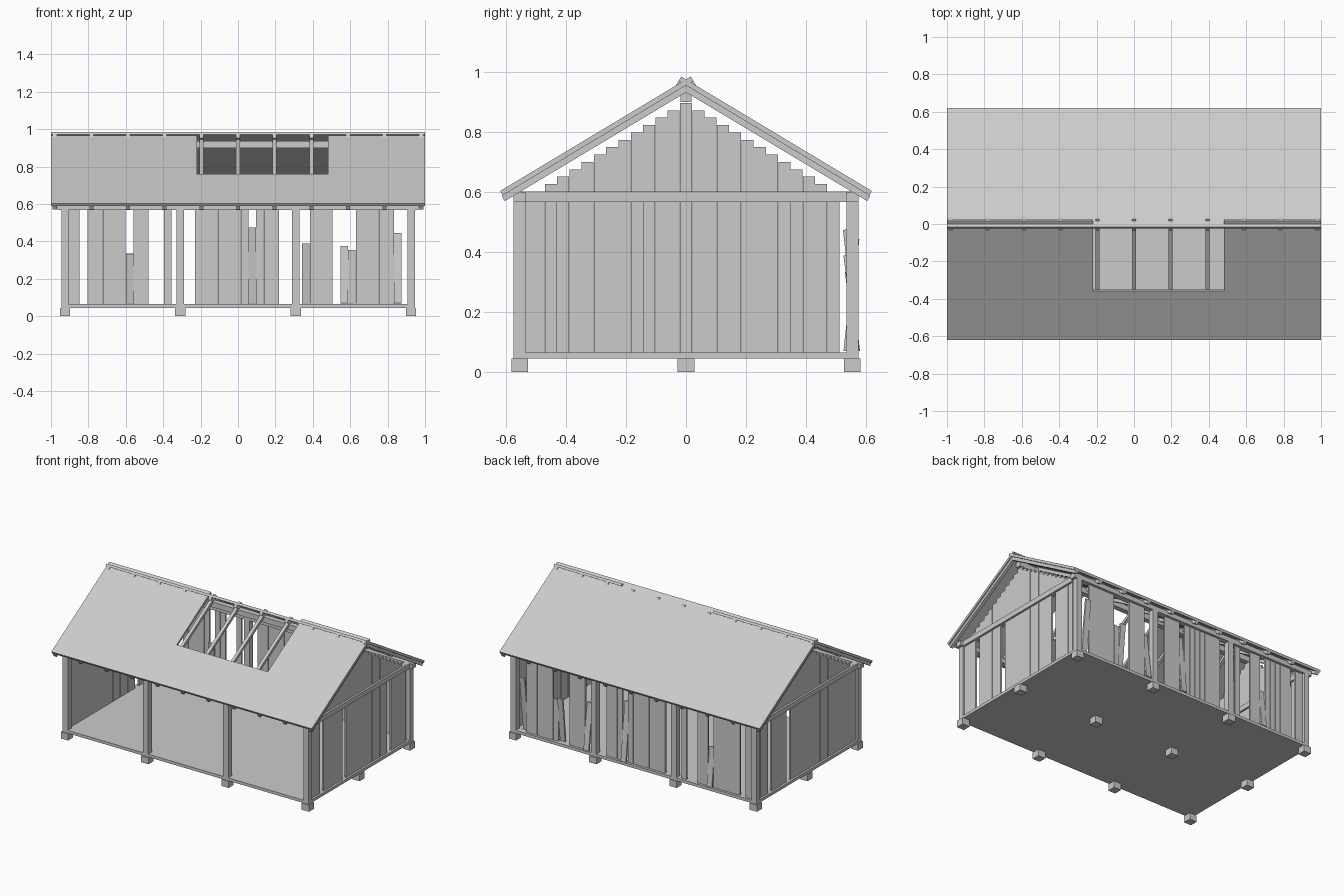
import bpy, bmesh, math
from mathutils import Matrix, Vector

if "Cube" in bpy.data.objects:
    bpy.data.objects.remove(bpy.data.objects["Cube"])


def finish(name, bm):
    bmesh.ops.recalc_face_normals(bm, faces=bm.faces[:])
    me = bpy.data.meshes.new(name)
    bm.to_mesh(me)
    bm.free()
    ob = bpy.data.objects.new(name, me)
    bpy.context.collection.objects.link(ob)
    return ob


def add_box(bm, x0, x1, y0, y1, z0, z1, tilt=0.0):
    """Axis-aligned box, optionally leaned about its own x axis."""
    c = Vector(((x0 + x1) / 2, (y0 + y1) / 2, (z0 + z1) / 2))
    m = (Matrix.Translation(c) @ Matrix.Rotation(tilt, 4, 'X')
         @ Matrix.Diagonal((x1 - x0, y1 - y0, z1 - z0, 1)))
    bmesh.ops.create_cube(bm, size=1, matrix=m)


def boxes(name, items):
    bm = bmesh.new()
    for it in items:
        add_box(bm, *it)
    return finish(name, bm)


POST_X = (-0.925, -0.308, 0.308, 0.925)
PITCH = 0.041

# Footings and floor
boxes("footings", [(x - .028, x + .028, y - .028, y + .028, 0, .045)
                   for x in POST_X for y in (-.555, 0, .555)])
boxes("floor", [(-.945, .945, -.575, .575, .045, .065)])

# Posts along front and back
boxes("posts", [(x - .02, x + .02, y - .02, y + .02, .065, .567)
                for x in POST_X for y in (-.555, .555)])

# Top plates and ridge beam
boxes("long_plates", [(-.965, .965, y - .02, y + .02, .567, .6) for y in (-.555, .555)])
boxes("end_plates", [(x - .02, x + .02, -.575, .575, .566, .601) for x in (-.925, .925)])
boxes("ridge_beam", [(-.945, .945, -.018, .018, .9, .937)])

# End walls: lower planks with a few missing, gable planks stepped under the roof
for name, x, missing in (("right", .925, (-10, -4, 8)), ("left", -.925, (10, 5))):
    boxes(name + "_wall_planks",
          [(x - .006, x + .006, (k - .49) * PITCH, (k + .49) * PITCH, .065, .567)
           for k in range(-13, 13) if k not in missing])
    boxes(name + "_gable_planks",
          [(x - .006, x + .006, (k - .49) * PITCH, (k + .49) * PITCH,
            .6, .915 - .6 * (abs(k) + .5) * PITCH - .006)
           for k in range(-12, 13)])

# Back wall: gaps plus broken, leaning planks (slot: top height, lean)
gone = {-1, 8, 9, 11, 12, 13, 25, 26, 27, 32, 41}
broken = {5: (.335, .12), 21: (.475, .11), 28: (.39, .13),
          33: (.375, -.1), 34: (.355, .0), 40: (.445, -.11)}
whole, snapped = [], []
for j in range(-3, 41):
    x = -.805 + j * PITCH
    if j in broken:
        top, lean = broken[j]
        snapped.append((x, x + .04, .546, .558, .068, top, lean))
    elif j not in gone:
        whole.append((x, x + .04, .546, .558, .065, .567))
boxes("back_wall_planks", whole)
boxes("broken_planks", snapped)

# Roof: local u = along x, v = distance down the slope, w = outward normal
A = math.atan(.6)
C, S = math.cos(A), math.sin(A)
LEN, SHEET, RAFTER = .742, .017, .02


def slope_matrix(side):
    return Matrix(((1, 0, 0, 0),
                   (0, side * C, side * S, -side * .016),
                   (0, -S, C, .985),
                   (0, 0, 0, 1)))


def roof_sheet(name, side, outline):
    bm = bmesh.new()
    f = bm.faces.new([bm.verts.new((u, v, 0)) for u, v in outline])
    r = bmesh.ops.extrude_face_region(bm, geom=[f])
    for v in r["geom"]:
        if isinstance(v, bmesh.types.BMVert):
            v.co.z = -SHEET
    bm.transform(slope_matrix(side))
    finish(name, bm)


roof_sheet("back_roof", 1, [(-1, 0), (1, 0), (1, LEN), (-1, LEN)])
roof_sheet("front_roof", -1, [(-1, 0), (-.22, 0), (-.22, .437), (.48, .437),
                              (.48, 0), (1, 0), (1, LEN), (-1, LEN)])

# Rafters under both slopes
for name, side in (("back_rafters", 1), ("front_rafters", -1)):
    bm = bmesh.new()
    for k in range(-5, 6):
        x = k * .196
        add_box(bm, x - .011, x + .011, 0, LEN + .004, -SHEET - RAFTER, -SHEET)
    bm.transform(slope_matrix(side))
    finish(name, bm)
